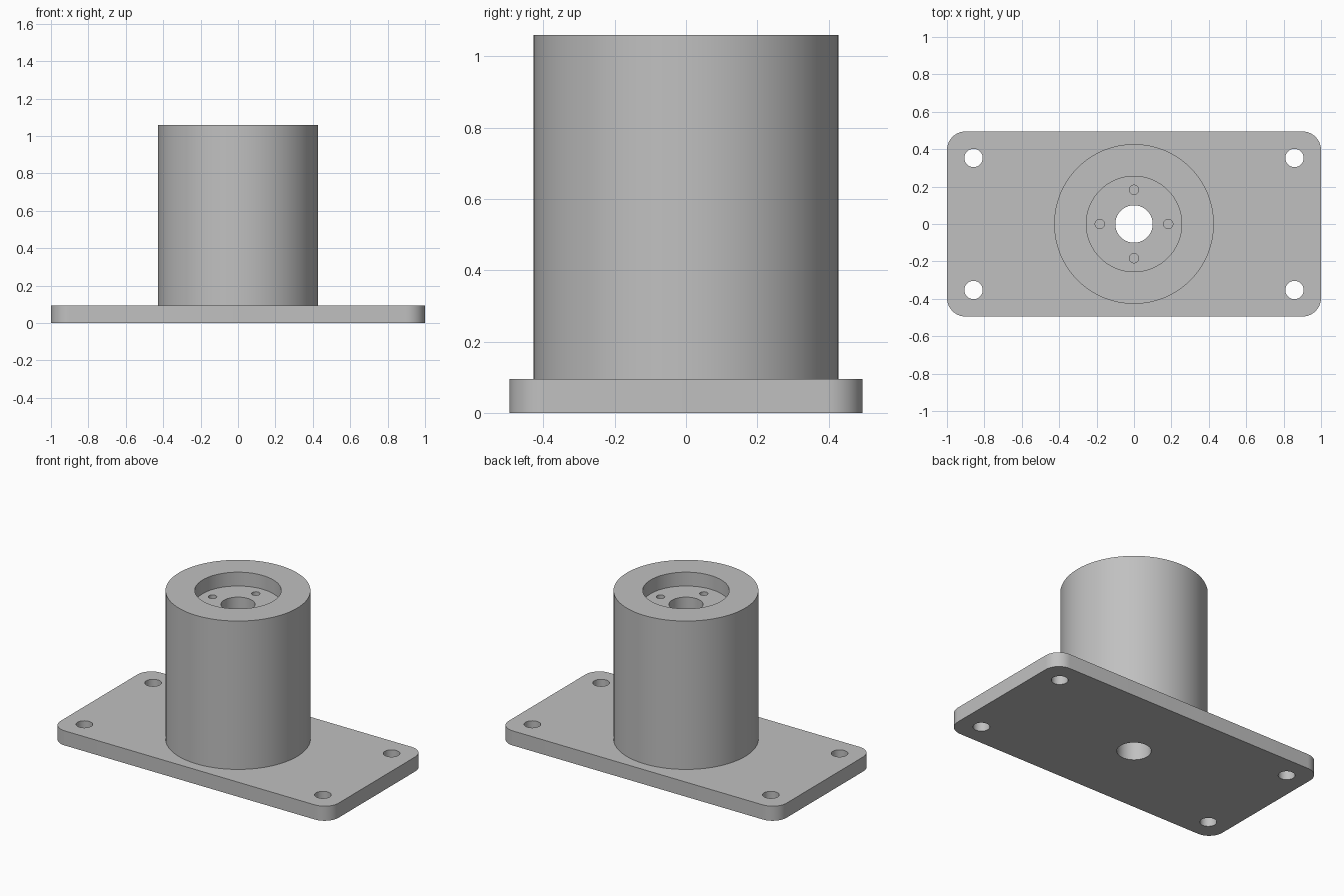
import bpy
import bmesh
from math import cos, sin, pi
from mathutils import Matrix

if "Cube" in bpy.data.objects:
    bpy.data.objects.remove(bpy.data.objects["Cube"], do_unlink=True)

PLATE_TOP, BODY_TOP, RECESS_FLOOR = 0.095, 1.06, 0.97
HALF_X, HALF_Y, CORNER = 1.0, 0.495, 0.1

steel = bpy.data.materials.new("grey_metal")
steel.use_nodes = True
GREY = (0.53, 0.53, 0.53, 1)
steel.diffuse_color = GREY
steel.node_tree.nodes["Principled BSDF"].inputs["Base Color"].default_value = GREY


def add_object(name, bm):
    bmesh.ops.recalc_face_normals(bm, faces=bm.faces)
    mesh = bpy.data.meshes.new(name)
    bm.to_mesh(mesh)
    bm.free()
    mesh.materials.append(steel)
    obj = bpy.data.objects.new(name, mesh)
    bpy.context.collection.objects.link(obj)
    return obj


def cylinder(name, radius, bottom, top, x=0, y=0, sides=64):
    bm = bmesh.new()
    bmesh.ops.create_cone(bm, cap_ends=True, segments=sides, radius1=radius,
                          radius2=radius, depth=top - bottom,
                          matrix=Matrix.Translation((x, y, (top + bottom) / 2)))
    return add_object(name, bm)


def rounded_plate(name, steps=12):
    bm = bmesh.new()
    verts = []
    for i, (sx, sy) in enumerate([(1, 1), (-1, 1), (-1, -1), (1, -1)]):
        for k in range(steps + 1):
            a = (i + k / steps) * pi / 2
            verts.append(bm.verts.new((sx * (HALF_X - CORNER) + CORNER * cos(a),
                                       sy * (HALF_Y - CORNER) + CORNER * sin(a), 0)))
    face = bm.faces.new(verts)
    side = bmesh.ops.extrude_face_region(bm, geom=[face])["geom"]
    bmesh.ops.translate(bm, vec=(0, 0, PLATE_TOP),
                        verts=[v for v in side if isinstance(v, bmesh.types.BMVert)])
    return add_object(name, bm)


def combine(target, tool, operation):
    mod = target.modifiers.new(operation.lower(), "BOOLEAN")
    mod.operation, mod.solver, mod.object = operation, "EXACT", tool
    bpy.context.view_layer.objects.active = target
    bpy.ops.object.modifier_apply(modifier=mod.name)
    bpy.data.objects.remove(tool, do_unlink=True)


# Base plate with the round body fused on top
mount = rounded_plate("flanged_mount")
combine(mount, cylinder("body", 0.427, PLATE_TOP / 2, BODY_TOP, sides=128), "UNION")

# Centre bore and recess in the top
combine(mount, cylinder("bore", 0.1, -0.1, 1.2), "DIFFERENCE")
combine(mount, cylinder("recess", 0.255, RECESS_FLOOR, 1.2, sides=96), "DIFFERENCE")

# Mounting holes through the plate corners
for sx in (-1, 1):
    for sy in (-1, 1):
        combine(mount, cylinder("corner_hole", 0.049, -0.1, 0.2,
                                sx * 0.858, sy * 0.353, 48), "DIFFERENCE")

# Four blind screw holes in the recess floor
for i in range(4):
    a = i * pi / 2
    combine(mount, cylinder("screw_hole", 0.025, RECESS_FLOOR - 0.12, 1.02,
                            0.183 * cos(a), 0.183 * sin(a), 32), "DIFFERENCE")

# Smooth round walls, crisp rims
bpy.ops.object.select_all(action="DESELECT")
mount.select_set(True)
bpy.context.view_layer.objects.active = mount
bpy.ops.object.shade_smooth_by_angle(angle=pi / 6)
